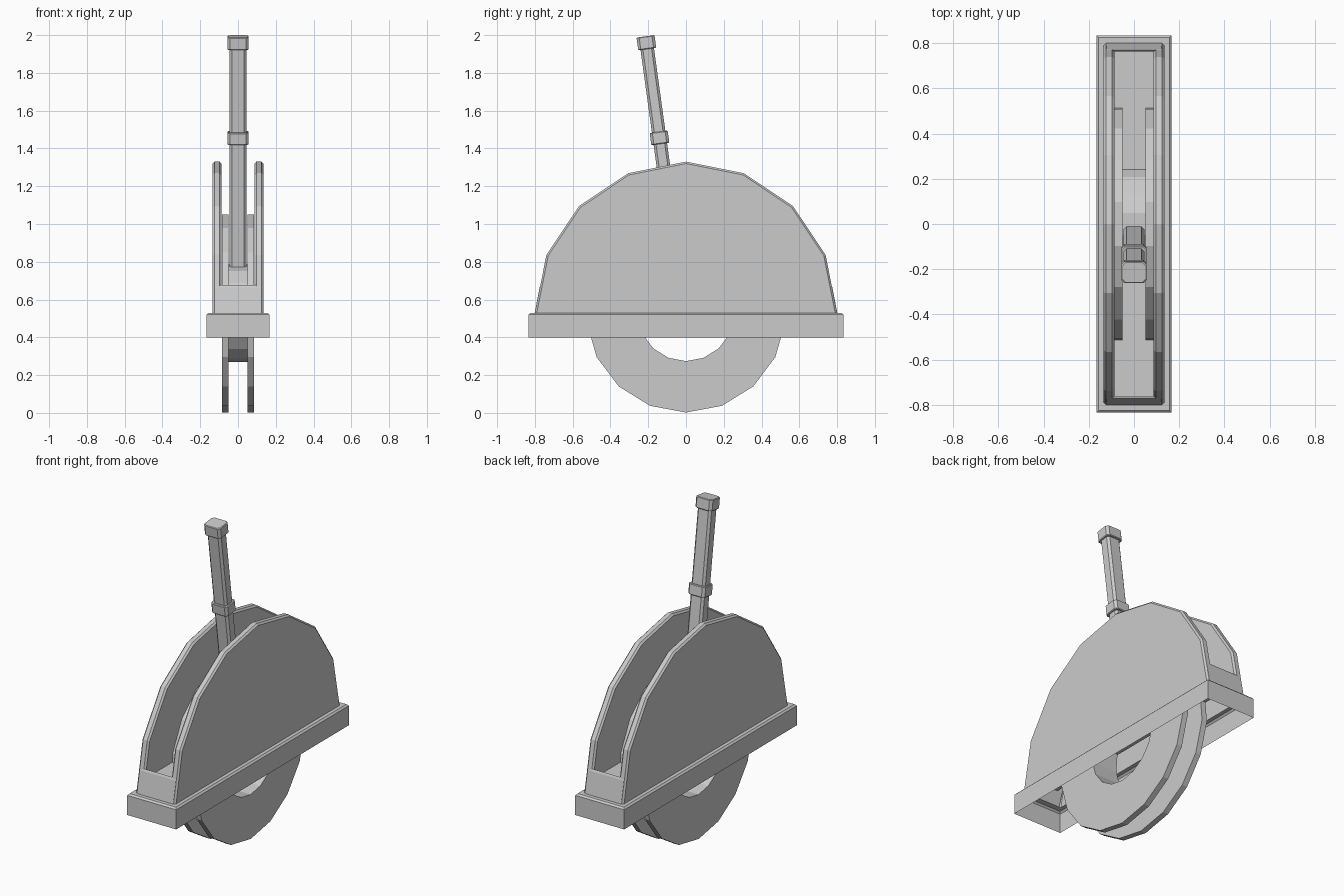
import bpy, bmesh
from math import sin, cos, pi, atan
from mathutils import Matrix, Vector

if "Cube" in bpy.data.objects:
    bpy.data.objects.remove(bpy.data.objects["Cube"])

CZ = 0.53      # height of the wheel and housing axis
FLOOR = 0.62   # slot floor height
IN = 0.087     # inner face of the side plates


def finish(bm, name):
    me = bpy.data.meshes.new(name)
    bm.to_mesh(me)
    bm.free()
    ob = bpy.data.objects.new(name, me)
    bpy.context.collection.objects.link(ob)
    return ob


def prism(bm, profile, x0, x1):
    """Extrude a (y, z) profile along x."""
    f = bm.faces.new([bm.verts.new((x0, y, z)) for y, z in profile])
    r = bmesh.ops.extrude_face_region(bm, geom=[f])
    vs = [v for v in r["geom"] if isinstance(v, bmesh.types.BMVert)]
    bmesh.ops.translate(bm, verts=vs, vec=(x1 - x0, 0, 0))
    if not f.is_valid or f not in bm.faces:
        return
    bmesh.ops.recalc_face_normals(bm, faces=bm.faces)


def closed_prism(name, profile, x0, x1):
    bm = bmesh.new()
    a = [bm.verts.new((x0, y, z)) for y, z in profile]
    b = [bm.verts.new((x1, y, z)) for y, z in profile]
    n = len(a)
    bm.faces.new(a)
    bm.faces.new(b)
    for i in range(n):
        bm.faces.new((a[i], a[(i + 1) % n], b[(i + 1) % n], b[i]))
    bmesh.ops.recalc_face_normals(bm, faces=bm.faces)
    return finish(bm, name)


# Half-round side plates: hollow shells, bevelled rim, inner wall down to the floor
arc = [(0.8 * cos(k * pi / 8), CZ + 0.8 * sin(k * pi / 8)) for k in range(9)]
for side, s in (("left", -1), ("right", 1)):
    bm = bmesh.new()
    prism(bm, arc, s * IN, s * 0.134)
    rim = [e for e in bm.edges
           if abs(e.verts[0].co.x - e.verts[1].co.x) < 1e-4
           and max(v.co.z for v in e.verts) > CZ + 0.01]
    bmesh.ops.bevel(bm, geom=rim, offset=0.01, segments=1, affect='EDGES')
    bmesh.ops.recalc_face_normals(bm, faces=bm.faces)
    bmesh.ops.bisect_plane(bm, geom=bm.verts[:] + bm.edges[:] + bm.faces[:],
                           plane_co=(0, 0, FLOOR - 0.01), plane_no=(0, 0, 1))
    hidden = [f for f in bm.faces
              if f.normal.z < -0.9
              or (f.normal.x * s < -0.9 and f.calc_center_median().z < FLOOR - 0.01)]
    bmesh.ops.delete(bm, geom=hidden, context='FACES')
    finish(bm, side + "_side_plate")

# Low end walls and the slot floor between the plates
wall = [(0.801, 0.53), (0.775, 0.664), (0.769, 0.676), (0.762, 0.668), (0.764, 0.61), (0.79, 0.53)]
closed_prism("back_end_wall", wall, -0.122, 0.122)
closed_prism("front_end_wall", [(-y, z) for y, z in wall], -0.122, 0.122)
closed_prism("slot_floor", [(-0.766, FLOOR), (0.766, FLOOR), (0.766, FLOOR - 0.01),
                            (-0.766, FLOOR - 0.01)], -IN, IN)

# Base frame: open underneath, bevelled top edge, opening for the housing
bm = bmesh.new()
loops = []
for x, y, z in ((0.166, 0.834, 0.4), (0.166, 0.834, 0.52),
                (0.156, 0.824, 0.53), (0.132, 0.79, 0.53)):
    loops.append([bm.verts.new((a * x, b * y, z))
                  for a, b in ((-1, -1), (1, -1), (1, 1), (-1, 1))])
for lo, hi in zip(loops, loops[1:]):
    for i in range(4):
        j = (i + 1) % 4
        bm.faces.new((lo[i], lo[j], hi[j], hi[i]))
finish(bm, "base_frame")

# Grooved wheel: a channel section turned round the x axis in 17 steps
N = 17
section = [(-0.086, 0.256), (-0.086, 0.528), (-0.051, 0.528), (-0.051, 0.26),
           (0.051, 0.26), (0.051, 0.528), (0.086, 0.528), (0.086, 0.256)]
bm = bmesh.new()
rings = [[bm.verts.new((x, r * sin(2 * pi * k / N), CZ - r * cos(2 * pi * k / N)))
          for k in range(N)] for x, r in section]
for a, b in zip(rings, rings[1:] + rings[:1]):
    for k in range(N):
        n = (k + 1) % N
        bm.faces.new((a[k], a[n], b[n], b[k]))
bmesh.ops.recalc_face_normals(bm, faces=bm.faces)
finish(bm, "grooved_wheel")


# Tilted lever: chamfered square shaft, collar and cap
TILT = Matrix.Translation((0, -0.047, 0.78)) @ Matrix.Rotation(atan(0.138), 4, 'X')


def bar(name, hx, hy, c, t0, t1, edge=0.0):
    """Chamfered bar along the lever axis; edge softens both ends."""
    bm = bmesh.new()
    levels = [(t0, edge), (t0 + edge, 0), (t1 - edge, 0), (t1, edge)] if edge else [(t0, 0), (t1, 0)]
    loops = []
    for t, d in levels:
        a, b = hx - d, hy - d
        pts = [(a, b - c), (a - c, b), (c - a, b), (-a, b - c),
               (-a, c - b), (c - a, -b), (a - c, -b), (a, c - b)]
        loops.append([bm.verts.new(TILT @ Vector((x, y, t))) for x, y in pts])
    bm.faces.new(loops[0])
    bm.faces.new(loops[-1])
    for lo, hi in zip(loops, loops[1:]):
        for i in range(8):
            j = (i + 1) % 8
            bm.faces.new((lo[i], lo[j], hi[j], hi[i]))
    bmesh.ops.recalc_face_normals(bm, faces=bm.faces)
    finish(bm, name)


bar("lever_shaft", 0.046, 0.036, 0.013, -0.01, 1.2)
bar("lever_collar", 0.056, 0.048, 0.014, 0.65, 0.715, 0.004)
bar("lever_cap", 0.056, 0.048, 0.014, 1.157, 1.225, 0.004)
